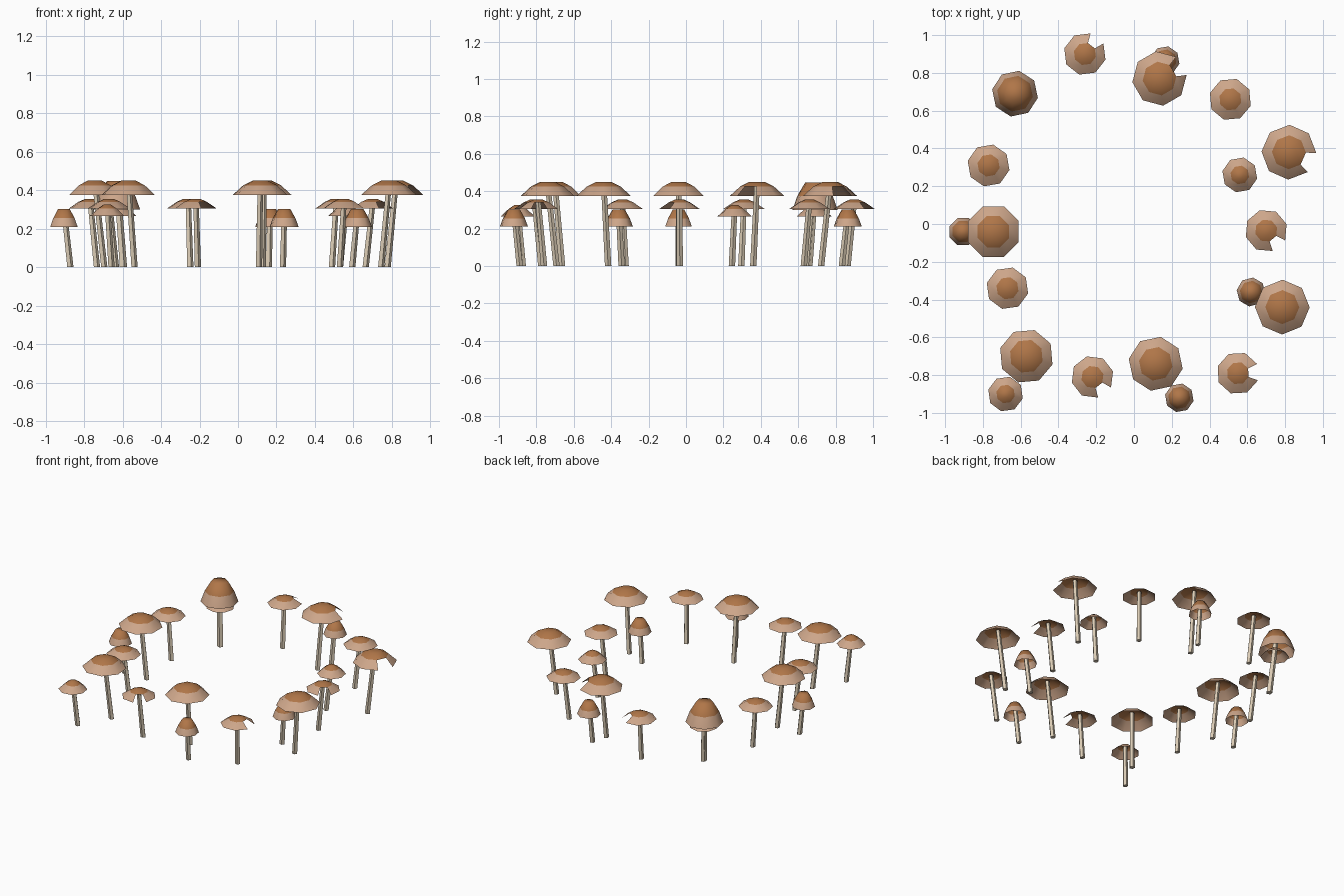
import bpy, bmesh, math
from mathutils import Vector

if "Cube" in bpy.data.objects:
    bpy.data.objects.remove(bpy.data.objects["Cube"])


def material(name, rgb):
    m = bpy.data.materials.new(name)
    m.diffuse_color = (*rgb, 1)
    m.use_nodes = True
    m.node_tree.nodes["Principled BSDF"].inputs["Base Color"].default_value = m.diffuse_color
    return m


CROWN = material("cap brown", (0.434, 0.181, 0.065))
RIM = material("cap pale rim", (0.610, 0.381, 0.254))
STEM = material("stem cream", (0.70, 0.597, 0.456))

# Cap profiles: (radius, height) from the rim to the flat crown
PROFILES = {
    "large": [(0.145, 0.375), (0.09, 0.425), (0.04, 0.45)],
    "medium": [(0.113, 0.305), (0.06, 0.34), (0.025, 0.355)],
    "small": [(0.094, 0.265), (0.05, 0.305), (0.02, 0.325)],
    "bell": [(0.077, 0.21), (0.06, 0.255), (0.033, 0.302)],
    "big_bell": [(0.123, 0.30), (0.096, 0.375), (0.053, 0.447)],
}
SIDES = 8


def finish(bm, name, mats):
    mesh = bpy.data.meshes.new(name)
    bm.to_mesh(mesh)
    bm.free()
    for m in mats:
        mesh.materials.append(m)
    bpy.context.collection.objects.link(bpy.data.objects.new(name, mesh))


def cap(name, kind, x, y, turn, notch):
    # Thin open shell; a notched cap lacks the rim panel facing `turn`
    bm = bmesh.new()
    rings = []
    for r, z in PROFILES[kind]:
        ring = []
        for i in range(SIDES):
            a = math.radians(turn) + (i - 0.5) * math.tau / SIDES
            ring.append(bm.verts.new((x + r * math.cos(a), y + r * math.sin(a), z)))
        rings.append(ring)
    for k in range(2):
        for i in range(SIDES):
            if notch and k == 0 and i == 0:
                continue
            j = (i + 1) % SIDES
            f = bm.faces.new((rings[k][i], rings[k][j], rings[k + 1][j], rings[k + 1][i]))
            f.material_index = 0 if k == 0 else 1
            f.smooth = True
    top = bm.faces.new(rings[2])
    top.material_index = 1
    top.smooth = True
    finish(bm, name, [RIM, CROWN])


def stem(name, kind, x, y):
    # Stem leans outward from the ring centre
    z = PROFILES[kind][2][1] - 0.012
    out = Vector((x, y, 0)).normalized()
    base = Vector((x, y, 0)) - out * 0.11 * z
    r = 0.021 if kind == "big_bell" else 0.018
    bm = bmesh.new()
    loops = []
    for c, s in ((base, r), (Vector((x, y, z)), r * 0.85)):
        loops.append([bm.verts.new(c + Vector((s * math.cos(i * math.tau / 5),
                                               s * math.sin(i * math.tau / 5), 0)))
                      for i in range(5)])
    for i in range(5):
        j = (i + 1) % 5
        bm.faces.new((loops[0][i], loops[0][j], loops[1][j], loops[1][i]))
    bm.faces.new(loops[0][::-1])
    bm.faces.new(loops[1])
    finish(bm, name, [STEM])


# Mushrooms around the ring: kind, x, y, turn, notched
RING = [
    ("medium", -0.26, 0.90, 52, True),
    ("bell", 0.165, 0.865, 10, False),
    ("large", 0.135, 0.77, 30, True),
    ("medium", 0.51, 0.66, 5, False),
    ("large", 0.82, 0.38, -24, True),
    ("small", 0.56, 0.26, 10, False),
    ("medium", 0.70, -0.035, -50, True),
    ("bell", 0.62, -0.36, 15, False),
    ("large", 0.785, -0.44, 22, False),
    ("medium", 0.55, -0.79, 3, True),
    ("bell", 0.24, -0.92, 10, False),
    ("large", 0.115, -0.74, 12, False),
    ("medium", -0.22, -0.81, -52, True),
    ("small", -0.68, -0.90, 8, False),
    ("large", -0.57, -0.70, 5, False),
    ("medium", -0.67, -0.34, 8, False),
    ("large", -0.745, -0.04, 0, False),
    ("bell", -0.905, -0.04, 0, False),
    ("medium", -0.77, 0.31, 10, False),
    ("big_bell", -0.63, 0.69, 12, False),
    ("small", -0.62, 0.685, 30, False),
]

for n, (kind, x, y, turn, notch) in enumerate(RING, 1):
    cap(f"{kind}_cap_{n}", kind, x, y, turn, notch)
    stem(f"{kind}_stem_{n}", kind, x, y)
